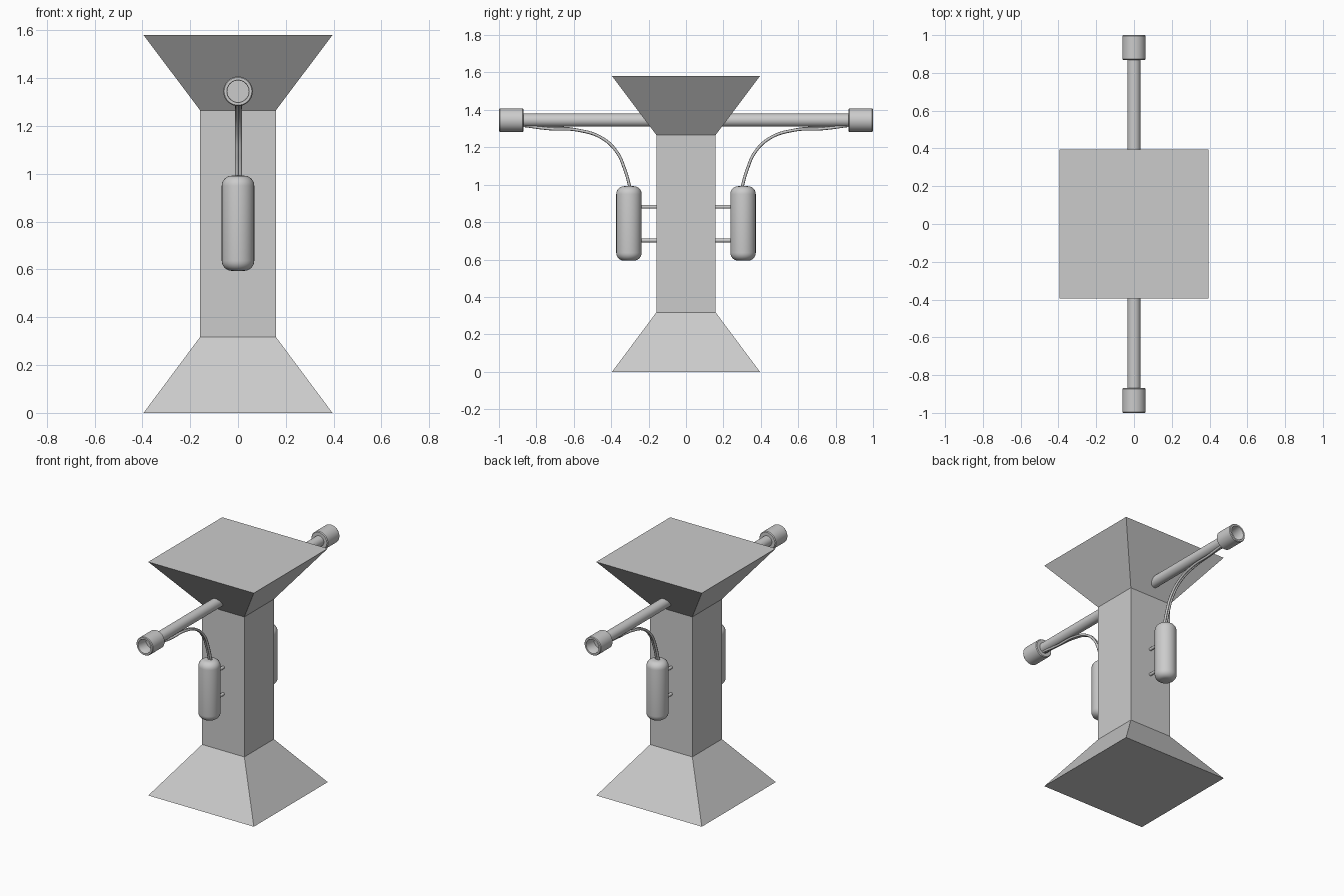
import bpy, bmesh, math
from mathutils import Vector, Matrix

if "Cube" in bpy.data.objects:
    bpy.data.objects.remove(bpy.data.objects["Cube"])

PIPE_Z = 1.345
TANK_Y = 0.305


def add_object(name, bm, mirror=False, smooth=False):
    bmesh.ops.recalc_face_normals(bm, faces=bm.faces)
    mesh = bpy.data.meshes.new(name)
    bm.to_mesh(mesh)
    bm.free()
    ob = bpy.data.objects.new(name, mesh)
    bpy.context.collection.objects.link(ob)
    if mirror:
        mod = ob.modifiers.new("front_back", "MIRROR")
        mod.use_axis = (False, True, False)
        mod.use_mirror_merge = False
    if smooth:
        bpy.ops.object.select_all(action="DESELECT")
        bpy.context.view_layer.objects.active = ob
        ob.select_set(True)
        bpy.ops.object.shade_smooth_by_angle(angle=math.radians(35))
    return ob


def lathe(name, profile, matrix, steps=32):
    """Spin (radius, height) points about z, then place and mirror the result."""
    bm = bmesh.new()
    verts = [bm.verts.new((r, 0, h)) for r, h in profile]
    edges = [bm.edges.new(pair) for pair in zip(verts, verts[1:])]
    bmesh.ops.spin(bm, geom=verts + edges, cent=(0, 0, 0), axis=(0, 0, 1),
                   angle=math.tau, steps=steps, use_duplicate=False)
    bmesh.ops.remove_doubles(bm, verts=bm.verts, dist=0.0001)
    bm.transform(matrix)
    return add_object(name, bm, mirror=True, smooth=True)


def along_y(z):
    return Matrix.Translation((0, 0, z)) @ Matrix.Rotation(-math.pi / 2, 4, "X")


# Square pedestal with flared foot and top
bm = bmesh.new()
rings = []
for half, z in [(0.395, 0), (0.158, 0.318), (0.158, 1.265), (0.395, 1.58)]:
    rings.append([bm.verts.new((sx * half, sy * half, z))
                  for sx, sy in [(-1, -1), (1, -1), (1, 1), (-1, 1)]])
for low, high in zip(rings, rings[1:]):
    for i in range(4):
        j = (i + 1) % 4
        bm.faces.new((low[i], low[j], high[j], high[i]))
bm.faces.new(rings[0])
bm.faces.new(rings[-1])
add_object("pedestal", bm)

# Horizontal pipes and their hollow end collars
lathe("pipe", [(0, 0.1), (0.035, 0.1), (0.035, 0.9), (0, 0.9)], along_y(PIPE_Z))
lathe("collar", [(0, 0.868), (0.057, 0.868), (0.062, 0.873), (0.062, 0.995),
                 (0.058, 1.0), (0.047, 1.0), (0.045, 0.997), (0.045, 0.92),
                 (0, 0.92)], along_y(PIPE_Z))

# Rounded tanks hung on the column
radius, fillet, bottom, top = 0.068, 0.042, 0.594, 0.992
arc = [math.radians(a) for a in range(0, 91, 15)]
profile = [(0, bottom)]
profile += [(radius - fillet + fillet * math.sin(a),
             bottom + fillet - fillet * math.cos(a)) for a in arc]
profile += [(radius - fillet + fillet * math.cos(a),
             top - fillet + fillet * math.sin(a)) for a in arc]
profile.append((0, top))
lathe("tank", profile, Matrix.Translation((0, TANK_Y, 0)))

# Pins holding the tanks
for name, z in (("lower_pin", 0.702), ("upper_pin", 0.882)):
    lathe(name, [(0, 0.14), (0.01, 0.14), (0.01, 0.27), (0, 0.27)],
          along_y(z), steps=16)

# Paired cables from each tank up to the collar
path = [(0.297, 0.975), (0.325, 1.075), (0.37, 1.175), (0.45, 1.25),
        (0.58, 1.292), (0.73, 1.303), (0.88, 1.318)]
for name, x, sag in (("cable_a", -0.005, 0.004), ("cable_b", 0.009, -0.004)):
    for side, label in ((-1, "front"), (1, "back")):
        curve = bpy.data.curves.new(f"{label}_{name}", "CURVE")
        curve.dimensions = "3D"
        curve.bevel_depth = 0.008
        curve.bevel_resolution = 2
        curve.use_fill_caps = True
        spline = curve.splines.new("BEZIER")
        spline.bezier_points.add(len(path) - 1)
        for i, (point, (y, z)) in enumerate(zip(spline.bezier_points, path)):
            dip = sag if i == 5 else 0
            point.co = Vector((x, side * y, z + dip))
            point.handle_left_type = point.handle_right_type = "AUTO"
        ob = bpy.data.objects.new(f"{label}_{name}", curve)
        bpy.context.collection.objects.link(ob)
